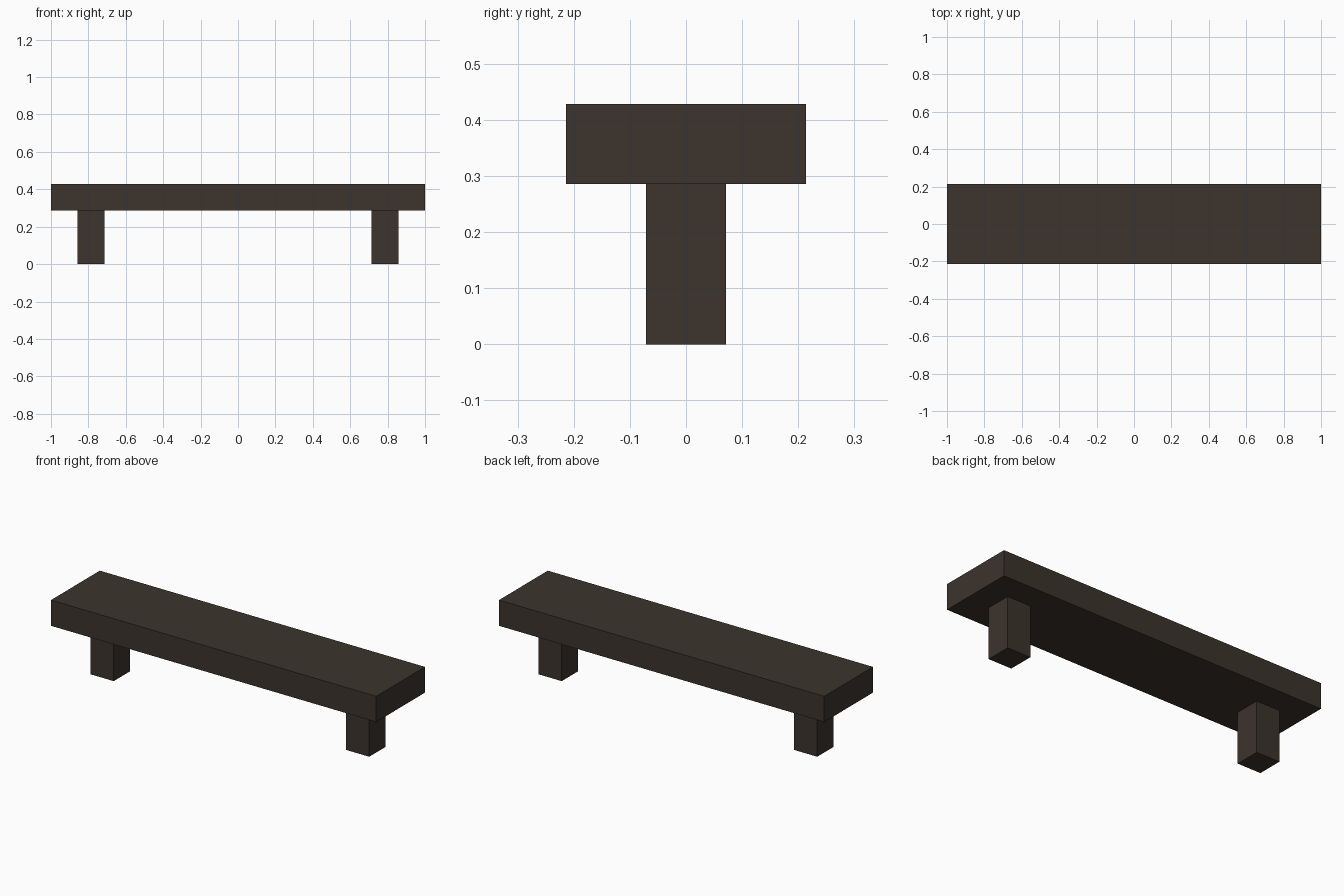
import bpy

if "Cube" in bpy.data.objects:
    bpy.data.objects.remove(bpy.data.objects["Cube"])

U = 2 / 14  # the bench is laid out on a grid of 14 units along its length

wood = bpy.data.materials.new("dark_wood")
wood.diffuse_color = (0.046, 0.034, 0.026, 1)
wood.use_nodes = True
wood.node_tree.nodes["Principled BSDF"].inputs["Base Color"].default_value = wood.diffuse_color


def box(name, size, centre):
    bpy.ops.mesh.primitive_cube_add(size=1, location=centre)
    ob = bpy.context.object
    ob.name = name
    ob.scale = size
    bpy.ops.object.transform_apply(location=False, rotation=False, scale=True)
    ob.data.materials.append(wood)
    return ob


# Seat plank
box("seat", (14 * U, 3 * U, U), (0, 0, 2.5 * U))

# One square post under each end
for side, x in (("left", -5.5 * U), ("right", 5.5 * U)):
    box(side + "_leg", (U, U, 2 * U), (x, 0, U))
